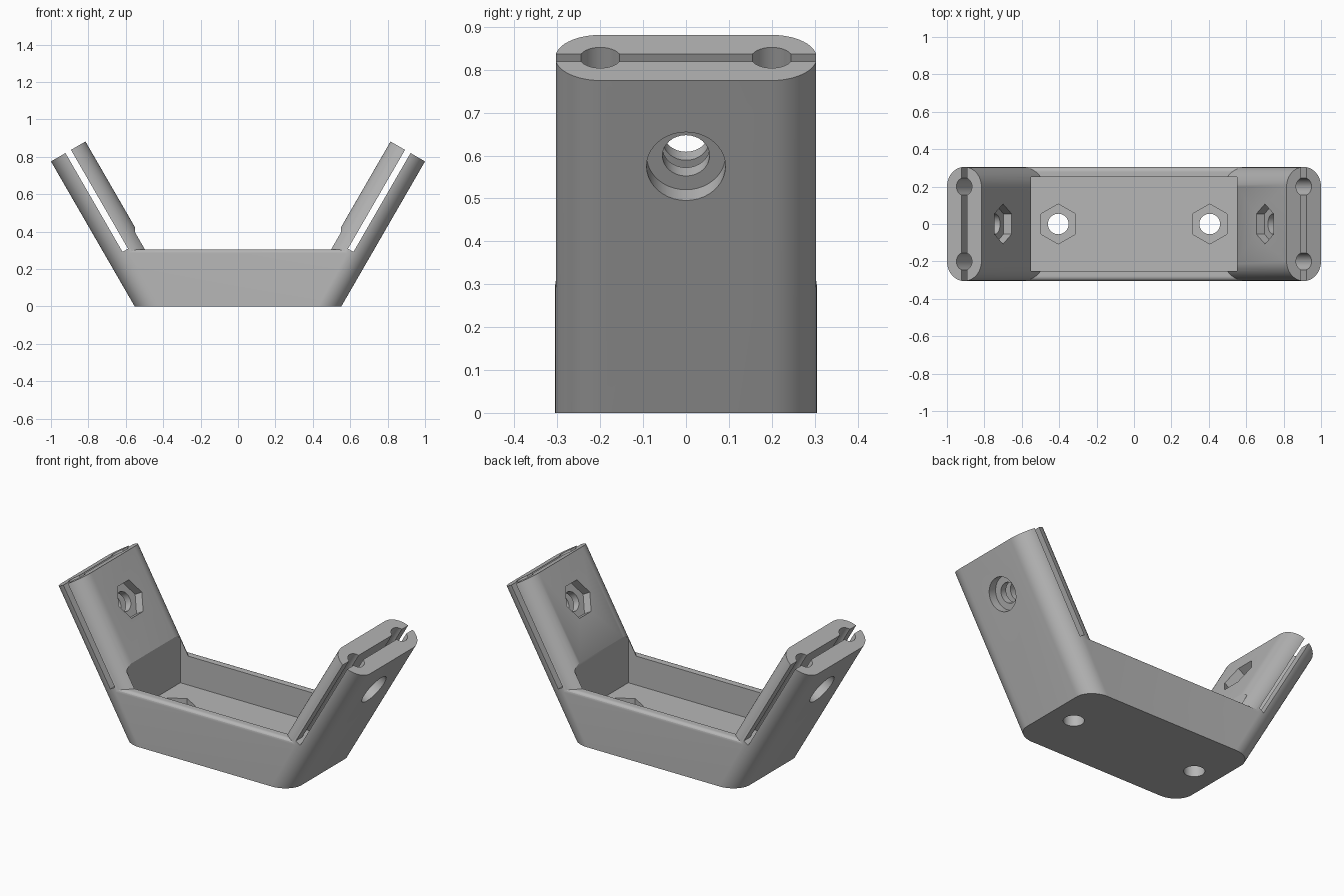
import bpy, bmesh
from math import sin, cos, pi, radians, tan
from mathutils import Matrix, Vector

cube = bpy.data.objects.get("Cube")
if cube:
    bpy.data.objects.remove(cube, do_unlink=True)

TILT = radians(30)
THICK, HALF = 0.213, 0.305      # arm thickness, half width
R = THICK / 2
ARM_LEN, SLOT_START = 0.895, 0.285
WALL_TOP, FLOOR = 0.305, 0.135

grey = bpy.data.materials.new("plain grey")
grey.use_nodes = True
grey.diffuse_color = (0.47, 0.47, 0.47, 1)
grey.node_tree.nodes["Principled BSDF"].inputs["Base Color"].default_value = grey.diffuse_color


def arc(cx, cy, r, a0, a1, n):
    return [(cx + r * cos(a0 + (a1 - a0) * i / n), cy + r * sin(a0 + (a1 - a0) * i / n))
            for i in range(n + 1)]


def ngon(n, r, y=0):
    return arc(0, y, r, pi / 2, pi / 2 + 2 * pi, n)[:-1]


def rect(x, y):
    return [(-x, -y), (x, -y), (x, y), (-x, y)]


def prism(name, profile, z0, z1, frame=Matrix()):
    """Extrude a closed profile along the local z axis of a frame."""
    bm = bmesh.new()
    ends = [[bm.verts.new((x, y, z)) for x, y in profile] for z in (z0, z1)]
    n = len(profile)
    bm.faces.new(ends[0])
    bm.faces.new(ends[1])
    for i in range(n):
        j = (i + 1) % n
        bm.faces.new((ends[0][i], ends[0][j], ends[1][j], ends[1][i]))
    bm.transform(frame)
    bmesh.ops.recalc_face_normals(bm, faces=bm.faces)
    mesh = bpy.data.meshes.new(name)
    bm.to_mesh(mesh)
    bm.free()
    mesh.materials.append(grey)
    ob = bpy.data.objects.new(name, mesh)
    bpy.context.collection.objects.link(ob)
    return ob


def combine(target, other, operation):
    mod = target.modifiers.new(operation.lower(), 'BOOLEAN')
    mod.operation, mod.solver, mod.object = operation, 'EXACT', other
    bpy.context.view_layer.objects.active = target
    bpy.ops.object.modifier_apply(modifier=mod.name)
    bpy.data.objects.remove(other, do_unlink=True)


# Base block with rounded top edges and ends leaning along the arm centre lines
hw, fr = HALF - 0.0005, 0.022
yz = [(-hw, -0.2), (hw, -0.2)]
yz += arc(hw - fr, WALL_TOP - fr, fr, 0, pi / 2, 6)
yz += arc(fr - hw, WALL_TOP - fr, fr, pi / 2, pi, 6)
along_x = Matrix(((0, 0, 1, 0), (1, 0, 0, 0), (0, 1, 0, 0), (0, 0, 0, 1)))
bracket = prism("bracket", yz, -1, 1, along_x)
for v in bracket.data.vertices:
    v.co.x *= 0.43 + v.co.z * tan(TILT)

# Arm frames: local x is thickness (inward), local z runs up the arm
up = Vector((sin(TILT), 0, cos(TILT)))
inward = Vector((-cos(TILT), 0, sin(TILT)))
side = up.cross(inward)
right_frame = Matrix((inward, side, up)).transposed().to_4x4()
right_frame.translation = Vector((0.5525, 0, 0)) + inward * R
frames = [right_frame, Matrix.Rotation(pi, 4, 'Z') @ right_frame]

# Arms with rounded long sides
stadium = arc(0, HALF - R, R, 0, pi, 24) + arc(0, R - HALF, R, pi, 2 * pi, 24)
for f in frames:
    combine(bracket, prism("arm", stadium, -0.3, ARM_LEN, f), 'UNION')

# Flat underside and central tray
cutters = [prism("underside_cutter", rect(2, 1), -1, 0),
           prism("tray_cutter", rect(0.55, 0.25), FLOOR, 0.7)]

for f, sx in zip(frames, (1, -1)):
    # Clamping slot and two rod holes along the arm
    cutters.append(prism("slot_cutter", rect(0.017, 0.5), SLOT_START, 1.1, f))
    for y in (-0.2, 0.2):
        cutters.append(prism("rod_cutter", ngon(32, 0.048, y), SLOT_START - 0.003, 1.1, f))
    # Clamp bolt: through hole, round head recess outside, nut recess inside
    bolt = f @ Matrix.Translation((0, 0, 0.664)) @ Matrix.Rotation(pi / 2, 4, 'Y')
    cutters.append(prism("bolt_cutter", ngon(32, 0.055), -0.2, 0.2, bolt))
    cutters.append(prism("head_cutter", ngon(40, 0.092), -0.2, -R + 0.05, bolt))
    cutters.append(prism("nut_cutter", ngon(6, 0.107), R - 0.05, 0.2, bolt))
    # Mounting bolt through the tray floor
    mount = Matrix.Translation((0.405 * sx, 0, 0))
    cutters.append(prism("mount_cutter", ngon(32, 0.055), -0.1, 0.3, mount))
    cutters.append(prism("mount_nut_cutter", ngon(6, 0.107), FLOOR - 0.06, 0.3, mount))

for c in cutters:
    combine(bracket, c, 'DIFFERENCE')

bpy.ops.object.select_all(action='DESELECT')
bracket.select_set(True)
bpy.context.view_layer.objects.active = bracket
bpy.ops.object.shade_smooth_by_angle(angle=radians(30))
